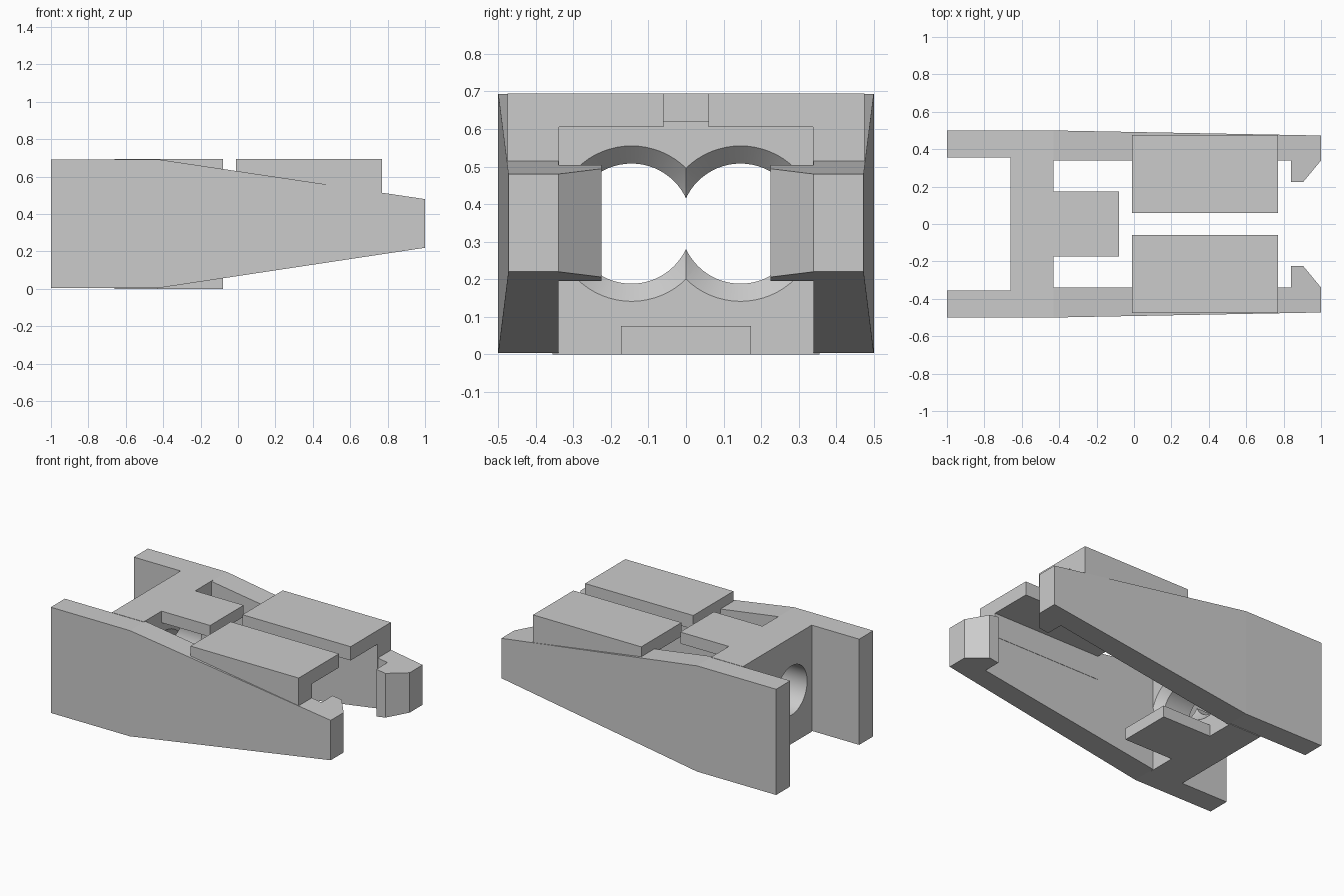
import bpy, bmesh, math
from mathutils import Vector

if "Cube" in bpy.data.objects:
    bpy.data.objects.remove(bpy.data.objects["Cube"])

grey = bpy.data.materials.new("plain_grey")
grey.use_nodes = True
GREY = (0.6, 0.6, 0.6, 1)
grey.diffuse_color = GREY
grey.node_tree.nodes["Principled BSDF"].inputs["Base Color"].default_value = GREY


def finish(name, bm):
    bmesh.ops.recalc_face_normals(bm, faces=bm.faces)
    mesh = bpy.data.meshes.new(name)
    bm.to_mesh(mesh)
    bm.free()
    mesh.materials.append(grey)
    obj = bpy.data.objects.new(name, mesh)
    bpy.context.collection.objects.link(obj)
    return obj


def prism(points, offset):
    bm = bmesh.new()
    face = bm.faces.new([bm.verts.new(p) for p in points])
    new = bmesh.ops.extrude_face_region(bm, geom=[face])["geom"]
    bmesh.ops.translate(bm, vec=offset, verts=[v for v in new if isinstance(v, bmesh.types.BMVert)])
    return bm


def box(name, x0, x1, half_y, z0, z1):
    plan = [(x0, -half_y, z0), (x1, -half_y, z0), (x1, half_y, z0), (x0, half_y, z0)]
    return finish(name, prism(plan, (0, 0, z1 - z0)))


def clip(bm, point, normal):
    geom = bm.verts[:] + bm.edges[:] + bm.faces[:]
    cut = bmesh.ops.bisect_plane(bm, geom=geom, plane_co=point, plane_no=normal, clear_outer=True)
    edges = [e for e in cut["geom_cut"] if isinstance(e, bmesh.types.BMEdge)]
    bmesh.ops.triangle_fill(bm, edges=edges, use_beauty=True)
    bmesh.ops.dissolve_limit(bm, angle_limit=0.001, verts=bm.verts[:], edges=bm.edges[:])


# Side walls with end hooks, tapered above and below; raised plates on top
wall_plan = [(-1, .355), (-.55, .355), (-.55, .34), (.84, .34), (.84, .225),
             (.905, .225), (1, .34), (1, .473), (-.43, .5), (-1, .5)]
plate_section = [(.06, .605), (.338, .605), (.338, .45), (.475, .45), (.475, .695), (.06, .695)]
for side, s in (("front", -1), ("back", 1)):
    bm = prism([(x, s * y, .004) for x, y in wall_plan], (0, 0, .689))
    clip(bm, Vector((-.43, 0, .693)), Vector((.213, 0, 1.43)))
    clip(bm, Vector((-.43, 0, .004)), Vector((.216, 0, -1.43)))
    finish(side + "_wall", bm)
    finish(side + "_top_plate", prism([(-.01, s * y, z) for y, z in plate_section], (.78, 0, 0)))

# Cross block and its two tongues
block = box("cross_block", -.66, -.43, .356, 0, .695)
box("top_tongue", -.44, -.08, .173, .62, .695)
box("bottom_tongue", -.44, -.08, .173, 0, .075)

# Twin round sockets, flared at the open end
SEGMENTS = 64
flare = [(-.72, .16), (-.477, .16), (-.38, .257)]
for side, s in (("front", -1), ("back", 1)):
    bm = bmesh.new()
    rings = []
    for x, r in flare:
        angles = [2 * math.pi * i / SEGMENTS for i in range(SEGMENTS)]
        rings.append([bm.verts.new((x, s * .145 + r * math.cos(a), .348 + r * math.sin(a))) for a in angles])
    for a, b in zip(rings, rings[1:]):
        for i in range(SEGMENTS):
            j = (i + 1) % SEGMENTS
            bm.faces.new((a[i], a[j], b[j], b[i]))
    bm.faces.new(rings[0])
    bm.faces.new(rings[-1])
    cutter = finish(side + "_socket_cutter", bm)
    cutter.hide_render = True
    mod = block.modifiers.new("socket", "BOOLEAN")
    mod.operation = "DIFFERENCE"
    mod.solver = "EXACT"
    mod.object = cutter
    bpy.context.view_layer.objects.active = block
    bpy.ops.object.modifier_apply(modifier=mod.name)
    bpy.data.objects.remove(cutter)

bpy.ops.object.select_all(action="DESELECT")
block.select_set(True)
bpy.context.view_layer.objects.active = block
bpy.ops.object.shade_smooth_by_angle(angle=math.radians(30))
